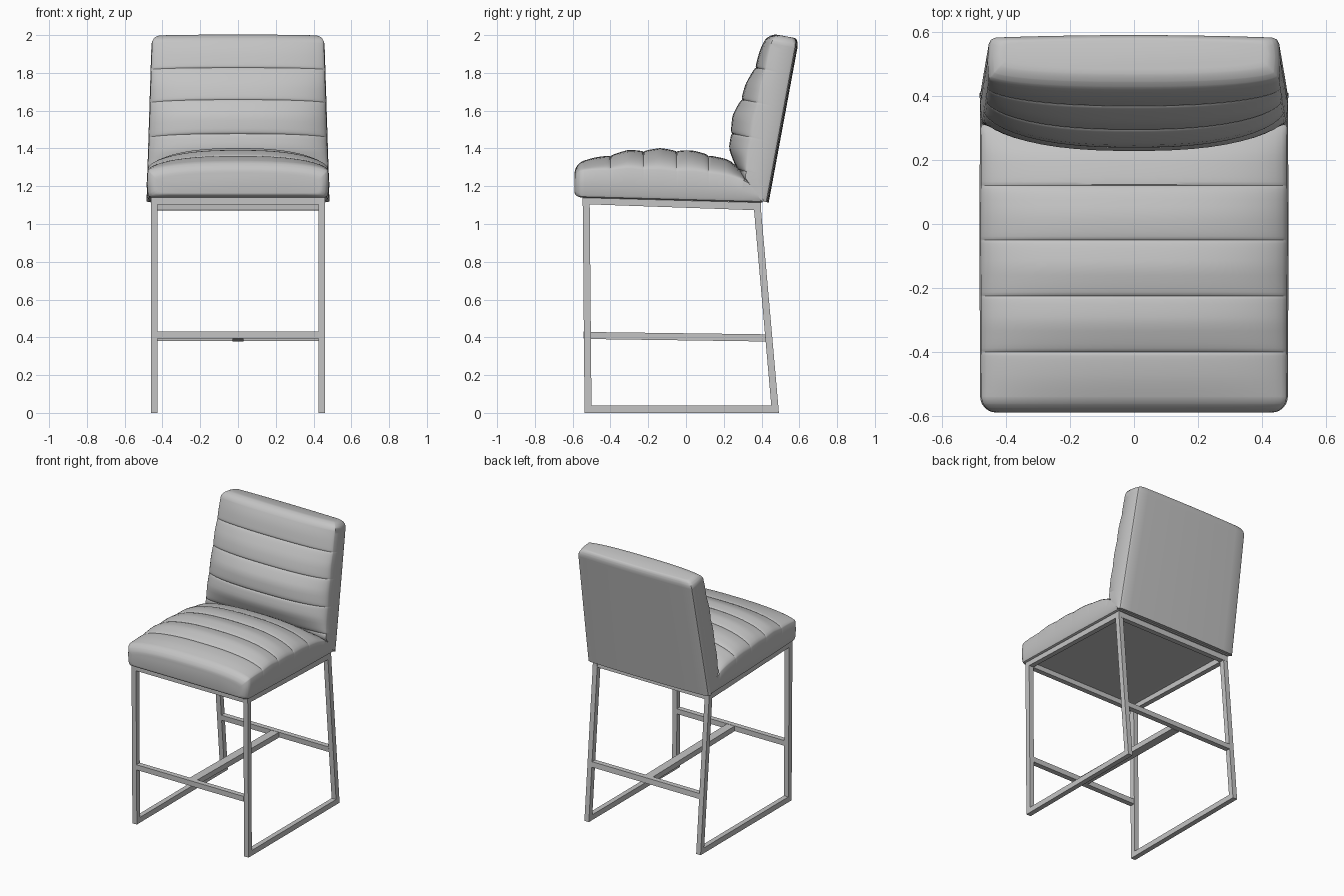
import bpy, bmesh, math

if "Cube" in bpy.data.objects:
    bpy.data.objects.remove(bpy.data.objects["Cube"])

grey = bpy.data.materials.new("mid_grey")
grey.diffuse_color = (0.55, 0.55, 0.55, 1)
grey.use_nodes = True
grey.node_tree.nodes["Principled BSDF"].inputs["Base Color"].default_value = grey.diffuse_color


def finish(name, bm, smooth=False):
    bmesh.ops.recalc_face_normals(bm, faces=bm.faces)
    me = bpy.data.meshes.new(name)
    bm.to_mesh(me)
    bm.free()
    me.materials.append(grey)
    ob = bpy.data.objects.new(name, me)
    bpy.context.collection.objects.link(ob)
    if smooth:
        bpy.ops.object.select_all(action='DESELECT')
        ob.select_set(True)
        bpy.context.view_layer.objects.active = ob
        bpy.ops.object.shade_smooth_by_angle(angle=math.radians(38))
    return ob


def lerp(knots, s):
    """Piecewise linear value through (position, value) knots."""
    if s <= knots[0][0]:
        return knots[0][1]
    for (a, va), (b, vb) in zip(knots, knots[1:]):
        if s <= b:
            return va + (vb - va) * (s - a) / (b - a)
    return knots[-1][1]


def half_ring(w, hb, he, ht, sag):
    """Right half of a cushion section: flat base, side wall, domed top."""
    pts = [(u * (w - 0.02), hb - sag * (1 - u * u)) for u in (0, 0.35, 0.65, 0.85, 1)]
    pts += [(w - 0.006, hb + 0.006), (w, hb + 0.02)]
    pts += [(w + 0.004, (hb + he) / 2 + 0.005)]
    for k in range(13):
        u = math.cos(math.radians(90 * k / 12))
        pts.append((w * u, he + (ht - he) * max(0, 1 - u ** 2.5) ** 0.6))
    return pts


def cushion(name, seams, top, edge, base, width, place, round_at, sag, r=0.05):
    """Loft a channelled cushion along s; the end at round_at is rounded."""
    n = 12
    stations = set()
    for a, b in zip(seams, seams[1:]):
        for i in range(n + 1):
            t = 0.5 - 0.5 * math.cos(math.pi * i / n)
            stations.add(round(a + (b - a) * t, 5))
    sign = 1 if round_at == seams[0] else -1
    for i in range(7):
        stations.add(round(round_at + sign * r * (1 - math.cos(math.pi / 2 * i / 6)), 5))
    bm = bmesh.new()
    rings = []
    for s in sorted(stations):
        groove = 0
        for q in seams[1:-1]:
            groove = max(groove, 0.016 * (1 - min(1, abs(s - q) / 0.085) ** 0.45))
        d = min(1, abs(s - round_at) / r)
        k = (1 - math.sqrt(1 - (1 - d) ** 2)) * r
        half = half_ring(lerp(width, s) - k, lerp(base, s) + k * 0.5,
                         lerp(edge, s) - groove * 0.4 - k,
                         lerp(top, s) - groove - k, sag)
        loop = half + [(-x, h) for x, h in half[-2:0:-1]]
        rings.append([bm.verts.new(place(x, s, h)) for x, h in loop])
    m = len(rings[0])
    for a, b in zip(rings, rings[1:]):
        for i in range(m):
            j = (i + 1) % m
            bm.faces.new((a[i], a[j], b[j], b[i]))
    bm.faces.new(rings[0])
    bm.faces.new(rings[-1])
    return finish(name, bm, True)


# seat cushion, channelled across its width
cushion("seat", [-0.59, -0.40, -0.225, -0.05, 0.12, 0.31, 0.405],
        top=[(-0.59, 1.32), (-0.5, 1.348), (-0.4, 1.373), (-0.3, 1.393), (-0.13, 1.402),
             (0, 1.394), (0.1, 1.38), (0.23, 1.338), (0.31, 1.28), (0.405, 1.19)],
        edge=[(-0.59, 1.28), (-0.3, 1.295), (0.1, 1.275), (0.3, 1.24), (0.405, 1.17)],
        base=[(-0.59, 1.14), (0.405, 1.113)],
        width=[(-0.59, 0.477), (0, 0.48), (0.405, 0.477)],
        place=lambda x, s, h: (x, s, h), round_at=-0.59, sag=0)

# reclined backrest cushion; s runs up the back, h is thickness to the front
LEAN_S, LEAN_C = 0.1825, 0.983
cushion("backrest", [0, 0.14, 0.323, 0.51, 0.69, 0.882],
        top=[(0, 0.04), (0.08, 0.145), (0.153, 0.205), (0.244, 0.252), (0.333, 0.266),
             (0.423, 0.264), (0.573, 0.232), (0.722, 0.196), (0.8, 0.182), (0.882, 0.158)],
        edge=[(0, 0.03), (0.11, 0.143), (0.6, 0.144), (0.882, 0.13)],
        base=[(0, 0), (0.882, 0)],
        width=[(0, 0.48), (0.15, 0.476), (0.882, 0.453)],
        place=lambda x, s, h: (x, 0.43 + LEAN_S * s - LEAN_C * h,
                               1.115 + LEAN_C * s + LEAN_S * h),
        round_at=0.882, sag=0.008)


def bar(name, quad, x0, x1):
    """Extrude a quad drawn in the side plane (y, z) from x0 to x1."""
    bm = bmesh.new()
    a = [bm.verts.new((x0, y, z)) for y, z in quad]
    b = [bm.verts.new((x1, y, z)) for y, z in quad]
    bm.faces.new(a)
    bm.faces.new(b)
    for i in range(4):
        j = (i + 1) % 4
        bm.faces.new((a[i], a[j], b[j], b[i]))
    return finish(name, bm)


# side frames, left and right
for side, x0, x1 in (("left", -0.46, -0.425), ("right", 0.425, 0.46)):
    bar(side + "_front_leg", [(-0.547, 1.139), (-0.51, 1.138), (-0.5, 0), (-0.537, 0)], x0, x1)
    bar(side + "_back_leg", [(0.357, 1.11), (0.394, 1.11), (0.492, 0), (0.455, 0)], x0, x1)
    bar(side + "_floor_rail", [(-0.5, 0), (0.455, 0), (0.452, 0.038), (-0.5, 0.038)], x0, x1)
    bar(side + "_seat_rail", [(-0.51, 1.138), (0.396, 1.113), (0.398, 1.072), (-0.51, 1.104)], x0, x1)

# cross rails under the seat and cross stretchers between the legs
W = 0.425
bar("front_seat_rail", [(-0.547, 1.139), (-0.51, 1.138), (-0.51, 1.103), (-0.547, 1.104)], -W, W)
bar("back_seat_rail", [(0.357, 1.114), (0.394, 1.113), (0.397, 1.072), (0.36, 1.073)], -W, W)
bar("front_stretcher", [(-0.542, 0.43), (-0.505, 0.43), (-0.505, 0.393), (-0.542, 0.393)], -W, W)
bar("back_stretcher", [(0.418, 0.418), (0.455, 0.418), (0.458, 0.38), (0.421, 0.38)], -W, W)

# stretcher running front to back along the middle
bar("middle_stretcher", [(-0.505, 0.428), (0.419, 0.416), (0.421, 0.378), (-0.505, 0.391)], -0.03, 0.03)
